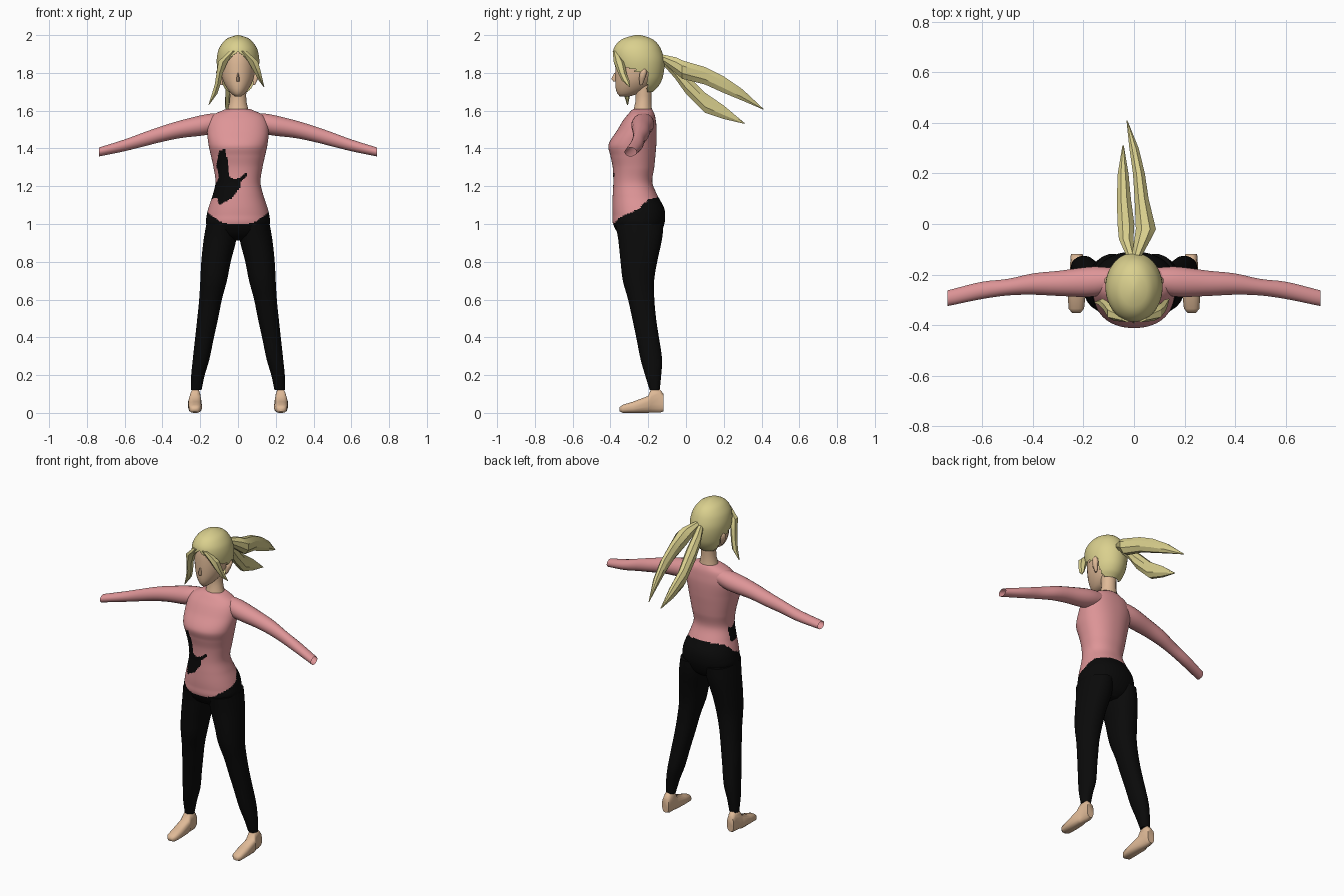
import bpy, bmesh, math
from mathutils import Vector


def mat(name, rgb):
    m = bpy.data.materials.new(name)
    m.diffuse_color = (*rgb, 1)
    return m


PINK = mat("pink_shirt", (0.73, 0.30, 0.31))
BLACK = mat("black_cloth", (0.003, 0.003, 0.003))
SKIN = mat("skin", (0.74, 0.49, 0.31))
HAIR = mat("blonde_hair", (0.70, 0.63, 0.27))


def resample(rings, step):
    """Smooth curve through (station, a0, a1, b0, b1) rows."""
    n, out = len(rings), []
    def slope(i, k):
        p, q = rings[max(i - 1, 0)], rings[min(i + 1, n - 1)]
        return (q[k] - p[k]) / (q[0] - p[0])
    for i in range(n - 1):
        p, q = rings[i], rings[i + 1]
        h = q[0] - p[0]
        cnt = max(1, round(abs(h) / step))
        for j in range(cnt):
            s = j / cnt
            row = [p[0] + h * s]
            for k in range(1, 5):
                row.append((2*s**3 - 3*s*s + 1) * p[k] + (s**3 - 2*s*s + s) * h * slope(i, k)
                           + (3*s*s - 2*s**3) * q[k] + (s**3 - s*s) * h * slope(i + 1, k))
            out.append(row)
    return out + [list(rings[-1])]


def loft(name, axis, rings, mats, sides=16, step=None, power=2.0, side=1,
         caps=(True, True), rule=None, keep=None, angle=60):
    """Skin rounded sections along an axis; each row gives bounds on the other two axes."""
    bm = bmesh.new()
    loops = []
    for t, a0, a1, b0, b1 in (resample(rings, step) if step else rings):
        loop = []
        for i in range(sides):
            an = 2 * math.pi * (i + 0.5) / sides
            c, s = math.cos(an), math.sin(an)
            a = (a0 + a1) / 2 + (a1 - a0) / 2 * math.copysign(abs(c) ** (2 / power), c)
            b = (b0 + b1) / 2 + (b1 - b0) / 2 * math.copysign(abs(s) ** (2 / power), s)
            co = {"x": (t, a, b), "y": (a, t, b), "z": (a, b, t)}[axis]
            loop.append(bm.verts.new((co[0] * side, co[1], co[2])))
        loops.append(loop)
    for l, m in zip(loops, loops[1:]):
        for i in range(sides):
            j = (i + 1) % sides
            bm.faces.new((l[i], l[j], m[j], m[i]))
    if caps[0]:
        bm.faces.new(loops[0])
    if caps[1]:
        bm.faces.new(loops[-1])
    bmesh.ops.recalc_face_normals(bm, faces=bm.faces)
    if keep:
        bad = [f for f in bm.faces if not keep(f.calc_center_median())]
        bmesh.ops.delete(bm, geom=bad, context="FACES")
    if rule:
        for f in bm.faces:
            f.material_index = rule(f.calc_center_median())
    me = bpy.data.meshes.new(name)
    bm.to_mesh(me)
    bm.free()
    ob = bpy.data.objects.new(name, me)
    bpy.context.collection.objects.link(ob)
    for m in mats:
        me.materials.append(m)
    bpy.context.view_layer.objects.active = ob
    bpy.ops.object.select_all(action="DESELECT")
    ob.select_set(True)
    bpy.ops.object.shade_smooth_by_angle(angle=math.radians(angle))
    return ob


# Shirt hem height from front to back, and outline of the dark patch at the waist
HEM = [(-0.39, 0.995), (-0.35, 1.035), (-0.25, 1.08), (-0.2, 1.13), (-0.1, 1.155)]
PATCH = [(-.10, 1.39), (-.07, 1.395), (-.05, 1.32), (-.045, 1.25), (-.01, 1.235),
         (.05, 1.275), (.045, 1.25), (.015, 1.225), (.01, 1.19), (-.035, 1.135),
         (-.10, 1.10), (-.11, 1.14), (-.15, 1.13), (-.12, 1.21), (-.10, 1.25), (-.115, 1.31)]


def inside(x, z, poly):
    hit = False
    for (x1, z1), (x2, z2) in zip(poly, poly[1:] + poly[:1]):
        if (z1 > z) != (z2 > z) and x < x1 + (z - z1) * (x2 - x1) / (z2 - z1):
            hit = not hit
    return hit


def torso_colour(c):
    hem = HEM[0][1]
    for (y1, z1), (y2, z2) in zip(HEM, HEM[1:]):
        if y1 <= c.y <= y2:
            hem = z1 + (z2 - z1) * (c.y - y1) / (y2 - y1)
    return int(c.z < hem or (c.y < -0.25 and inside(c.x, c.z, PATCH)))


def sym(rows):
    return [(z, -w, w, y0, y1) for z, w, y0, y1 in rows]


# Torso: shirt above the hem, trousers below
loft("torso", "z", sym([
    (.912, .04, -.30, -.17), (.94, .13, -.35, -.14), (1.0, .168, -.386, -.115),
    (1.05, .165, -.389, -.11), (1.09, .155, -.39, -.118), (1.15, .135, -.388, -.15),
    (1.22, .119, -.385, -.178), (1.30, .13, -.388, -.168), (1.36, .143, -.40, -.162),
    (1.42, .156, -.41, -.157), (1.50, .163, -.362, -.155), (1.55, .152, -.332, -.16),
    (1.58, .128, -.308, -.166), (1.60, .085, -.29, -.175), (1.608, .066, -.28, -.18)]),
    [PINK, BLACK], sides=112, step=.006, power=2.2, rule=torso_colour)

# Neck, head and nose
loft("neck", "z", sym([(1.58, .062, -.285, -.175), (1.61, .055, -.277, -.18),
     (1.65, .045, -.268, -.183), (1.74, .046, -.27, -.18)]), [SKIN], step=.03)
loft("head", "z", sym([
    (1.675, .016, -.35, -.30), (1.69, .036, -.364, -.25), (1.72, .06, -.373, -.20),
    (1.76, .08, -.375, -.17), (1.82, .092, -.375, -.14), (1.89, .09, -.368, -.14),
    (1.94, .075, -.345, -.17), (1.97, .03, -.29, -.22)]), [SKIN], sides=24, step=.02)
loft("nose", "z", sym([(1.755, .009, -.385, -.365), (1.768, .010, -.395, -.365),
     (1.80, .003, -.38, -.365)]), [SKIN], sides=6)


# Hair cap with the face and ears left open
def hair_keep(c):
    if c.y < -.27:
        return c.z > 1.915 - .9 * abs(c.x)
    return c.z > (1.80 if c.y < -.205 else 1.70)


loft("hair_cap", "z", sym([
    (1.70, .065, -.33, -.175), (1.73, .085, -.35, -.145), (1.78, .102, -.365, -.122),
    (1.86, .113, -.385, -.114), (1.92, .104, -.385, -.13), (1.96, .081, -.362, -.155),
    (1.985, .052, -.325, -.19), (2.0, .006, -.27, -.24)]),
    [HAIR], sides=64, step=.008, caps=(False, True), keep=hair_keep)

# Front locks and two ponytail strands
loft("left_lock", "z", [
    (1.915, -.05, -.005, -.388, -.36), (1.86, -.108, -.05, -.383, -.325),
    (1.80, -.116, -.078, -.365, -.315), (1.74, -.125, -.09, -.347, -.305),
    (1.69, -.14, -.107, -.33, -.295), (1.63, -.157, -.153, -.312, -.307)], [HAIR], sides=6, angle=30)
loft("right_lock", "z", [
    (1.915, .005, .05, -.388, -.36), (1.86, .05, .110, -.383, -.325),
    (1.80, .085, .125, -.36, -.315), (1.76, .108, .133, -.34, -.30),
    (1.725, .136, .14, -.30, -.295)], [HAIR], sides=6, angle=30)
loft("upper_ponytail", "y", [
    (-.13, -.01, .03, 1.86, 1.90), (-.05, 0, .075, 1.79, 1.885), (-.02, .004, .09, 1.765, 1.87),
    (.10, 0, .06, 1.735, 1.835), (.20, -.006, .045, 1.69, 1.785), (.30, -.02, .02, 1.65, 1.715),
    (.41, -.03, -.026, 1.605, 1.61)], [HAIR], sides=8, angle=30)
loft("lower_ponytail", "y", [
    (-.13, -.03, .01, 1.85, 1.89), (-.06, -.062, 0, 1.77, 1.86), (0, -.068, .004, 1.685, 1.80),
    (.10, -.07, -.01, 1.585, 1.70), (.20, -.066, -.02, 1.553, 1.63),
    (.31, -.046, -.04, 1.53, 1.535)], [HAIR], sides=8, angle=30)

# Paired limbs
for side, tag in ((1, "right"), (-1, "left")):
    loft(tag + "_ear", "z", [(1.735, .078, .09, -.245, -.23), (1.77, .08, .108, -.25, -.215),
         (1.805, .08, .118, -.245, -.205), (1.825, .085, .105, -.225, -.21)], [SKIN], sides=8, side=side)
    loft(tag + "_sleeve", "x", [
        (.07, -.265, -.175, 1.50, 1.588), (.16, -.288, -.168, 1.472, 1.583),
        (.30, -.285, -.185, 1.455, 1.55), (.40, -.28, -.195, 1.435, 1.52),
        (.50, -.283, -.217, 1.41, 1.485), (.60, -.297, -.228, 1.385, 1.448),
        (.737, -.325, -.262, 1.357, 1.405)], [PINK], sides=20, step=.03, side=side,
        caps=(True, False))
    loft(tag + "_trouser_leg", "z", [
        (1.0, .003, .168, -.375, -.118), (.92, .008, .182, -.36, -.126),
        (.80, .038, .195, -.347, -.152), (.70, .058, .20, -.335, -.168),
        (.60, .085, .206, -.307, -.167), (.50, .105, .216, -.285, -.158),
        (.40, .127, .227, -.264, -.143), (.28, .152, .24, -.24, -.126),
        (.20, .176, .248, -.217, -.131), (.12, .193, .249, -.192, -.139)],
        [BLACK], sides=24, step=.03, power=2.2, side=side)
    loft(tag + "_foot", "y", [
        (-.352, .212, .245, .008, .03), (-.335, .197, .259, 0, .043), (-.28, .191, .263, 0, .06),
        (-.20, .192, .265, 0, .09), (-.185, .197, .255, 0, .128), (-.14, .197, .252, 0, .128),
        (-.118, .203, .25, .008, .10)], [SKIN], sides=16, power=2.6, side=side)
